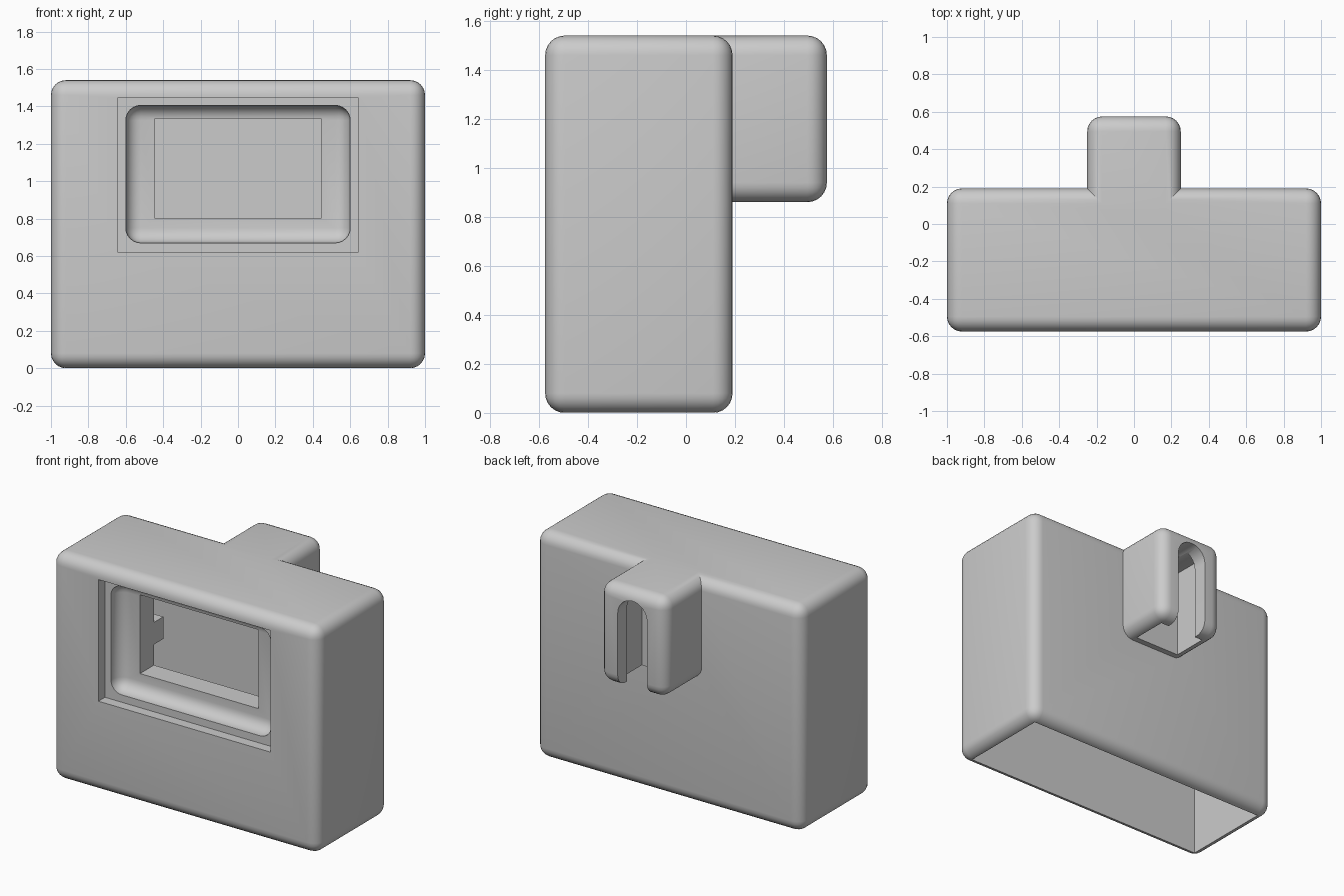
import bpy
import bmesh
import math

cube = bpy.data.objects.get("Cube")
if cube:
    bpy.data.objects.remove(cube, do_unlink=True)

grey = bpy.data.materials.new("light_grey")
grey.use_nodes = True
COLOUR = (0.6, 0.6, 0.6, 1)
grey.diffuse_color = COLOUR
for node in grey.node_tree.nodes:
    if node.type == 'BSDF_PRINCIPLED':
        node.inputs["Base Color"].default_value = COLOUR


def add_object(name, bm):
    bmesh.ops.recalc_face_normals(bm, faces=bm.faces)
    mesh = bpy.data.meshes.new(name)
    bm.to_mesh(mesh)
    bm.free()
    mesh.materials.append(grey)
    obj = bpy.data.objects.new(name, mesh)
    bpy.context.collection.objects.link(obj)
    return obj


def box(name, x, y, z, radius=0):
    """Box from three (low, high) ranges, optionally with rounded edges."""
    bm = bmesh.new()
    bmesh.ops.create_cube(bm, size=1)
    for v in bm.verts:
        v.co = [sum(r) / 2 + c * (r[1] - r[0]) for r, c in zip((x, y, z), v.co)]
    if radius:
        bmesh.ops.bevel(bm, geom=bm.edges[:], offset=radius, segments=6,
                        profile=0.5, affect='EDGES')
    return add_object(name, bm)


def arch(name, half, bottom, top, y):
    """Upright slot with a round top, extruded along y."""
    bm = bmesh.new()
    outline = [(-half, bottom), (half, bottom)]
    for i in range(17):
        a = math.pi * i / 16
        outline.append((half * math.cos(a), top - half + half * math.sin(a)))
    face = bm.faces.new([bm.verts.new((px, y[0], pz)) for px, pz in outline])
    new = bmesh.ops.extrude_face_region(bm, geom=[face])["geom"]
    moved = [g for g in new if isinstance(g, bmesh.types.BMVert)]
    bmesh.ops.translate(bm, verts=moved, vec=(0, y[1] - y[0], 0))
    return add_object(name, bm)


def combine(target, tool, operation):
    mod = target.modifiers.new("combine", 'BOOLEAN')
    mod.operation = operation
    mod.solver = 'EXACT'
    mod.object = tool
    bpy.context.view_layer.objects.active = target
    bpy.ops.object.modifier_apply(modifier=mod.name)
    bpy.data.objects.remove(tool, do_unlink=True)


# Rounded housing with a hanging block on its back
housing = box("housing", (-1, 1), (-0.575, 0.19), (0, 1.54), 0.08)
combine(housing, box("hanger", (-0.25, 0.25), (0, 0.575), (0.86, 1.54), 0.08), 'UNION')

# Main cavity, open underneath
combine(housing, box("cavity", (-0.93, 0.93), (-0.505, 0.12), (-0.2, 1.46)), 'DIFFERENCE')

# Screen mount inside the front wall, with a small tab behind it
combine(housing, box("mount", (-0.7, 0.7), (-0.53, -0.265), (0.57, 1.5)), 'UNION')
combine(housing, box("tab", (-0.53, -0.445), (-0.3, -0.165), (0.94, 1.09)), 'UNION')

# Stepped window: shallow recess, rounded pocket, square opening
combine(housing, box("recess", (-0.645, 0.645), (-0.8, -0.505), (0.62, 1.445)), 'DIFFERENCE')
combine(housing, box("pocket", (-0.6, 0.6), (-0.8, -0.415), (0.67, 1.405), 0.08), 'DIFFERENCE')
combine(housing, box("opening", (-0.445, 0.445), (-0.5, -0.22), (0.8, 1.335)), 'DIFFERENCE')

# Hollow hanger with an arched slot, both open at the bottom
combine(housing, box("hollow", (-0.17, 0.17), (0.23, 0.475), (0.7, 1.46)), 'DIFFERENCE')
combine(housing, arch("slot", 0.11, 0.7, 1.47, (0.4, 0.7)), 'DIFFERENCE')

housing.select_set(True)
bpy.context.view_layer.objects.active = housing
bpy.ops.object.shade_smooth_by_angle(angle=math.radians(30))
